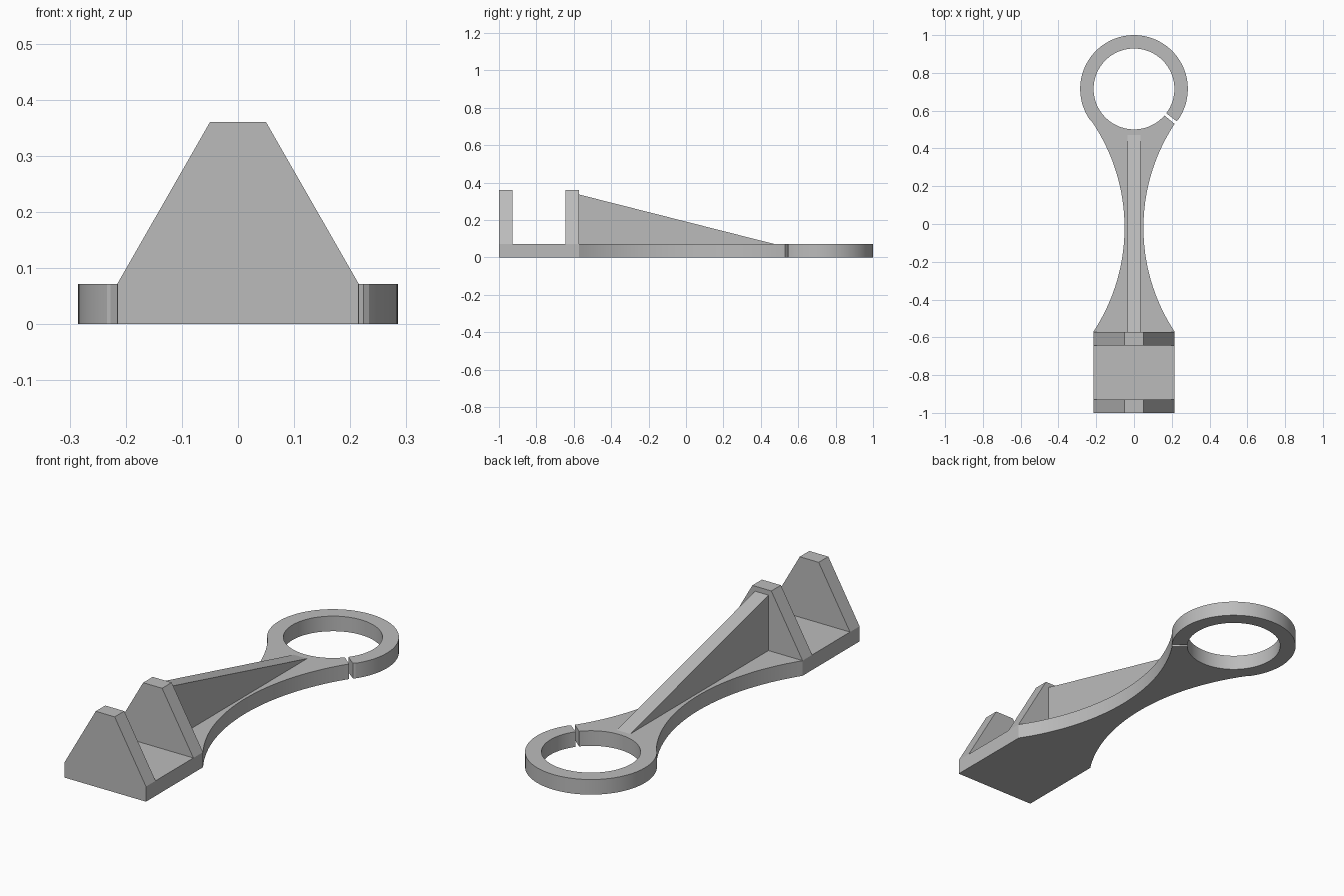
import bpy, bmesh
from math import cos, sin, radians, sqrt
from mathutils import Vector

cube = bpy.data.objects.get("Cube")
if cube:
    bpy.data.objects.remove(cube, do_unlink=True)

grey = bpy.data.materials.new("plain grey")
grey.use_nodes = True
colour = (0.5, 0.5, 0.5, 1)
grey.diffuse_color = colour
grey.node_tree.nodes["Principled BSDF"].inputs["Base Color"].default_value = colour

THICK, HEIGHT, HALF = 0.072, 0.36, 0.215
SADDLE_END = -0.571


def prism(name, outline, axis, start, end):
    """Extrude a closed 2D outline along one axis."""
    place = {"x": lambda a, b: (start, a, b),
             "y": lambda a, b: (a, start, b),
             "z": lambda a, b: (a, b, start)}[axis]
    shift = Vector([(end - start) * (c == axis) for c in "xyz"])
    bm = bmesh.new()
    face = bm.faces.new([bm.verts.new(place(a, b)) for a, b in outline])
    new = bmesh.ops.extrude_face_region(bm, geom=[face])["geom"]
    bmesh.ops.translate(bm, vec=shift,
                        verts=[g for g in new if isinstance(g, bmesh.types.BMVert)])
    bmesh.ops.recalc_face_normals(bm, faces=bm.faces)
    mesh = bpy.data.meshes.new(name)
    bm.to_mesh(mesh)
    bm.free()
    mesh.materials.append(grey)
    obj = bpy.data.objects.new(name, mesh)
    bpy.context.collection.objects.link(obj)
    return obj


def select_only(obj):
    bpy.ops.object.select_all(action="DESELECT")
    obj.select_set(True)
    bpy.context.view_layer.objects.active = obj


# Saddle: a U-shaped channel trimmed to a tapered front profile
channel = [(-1, 0), (SADDLE_END, 0), (SADDLE_END, HEIGHT),
           (SADDLE_END - THICK, HEIGHT), (SADDLE_END - THICK, THICK),
           (-1 + THICK, THICK), (-1 + THICK, HEIGHT), (-1, HEIGHT)]
saddle = prism("saddle", channel, "x", -0.3, 0.3)
top_z = HEIGHT + 0.04
top_x = 0.05 - 0.04 * (HALF - 0.05) / (HEIGHT - THICK)
taper = prism("taper_cutter", [(-HALF, -0.1), (HALF, -0.1), (HALF, THICK), (top_x, top_z),
                               (-top_x, top_z), (-HALF, THICK)], "y", -1.1, -0.4)
trim = saddle.modifiers.new("taper", "BOOLEAN")
trim.operation, trim.solver, trim.object = "INTERSECT", "EXACT", taper
select_only(saddle)
bpy.ops.object.modifier_apply(modifier=trim.name)
bpy.data.objects.remove(taper, do_unlink=True)


# Arm and split ring, drawn as one continuous outline
def ring_points(radius, start, end, count):
    angles = [radians(start + (end - start) * i / count) for i in range(count + 1)]
    return [(radius * cos(a), 0.715 + radius * sin(a)) for a in angles]


def waist(end, count=32):
    ys = [SADDLE_END + (end - SADDLE_END) * i / count for i in range(count + 1)]
    return [(1.05 - sqrt(1 - (y + 0.02) ** 2), y) for y in ys]


outline = waist(0.53)
outline += ring_points(0.214, -41.1, -397.0, 96)
outline += [(0.224, 0.545)]
outline += ring_points(0.285, -35, 215, 80)
outline += [(-x, y) for x, y in reversed(waist(0.548))]
arm = prism("arm_and_ring", outline, "z", 0, THICK)
select_only(arm)
bpy.ops.object.shade_smooth_by_angle(angle=radians(20))

# Sloping rib that braces the rear saddle wall
prism("brace_rib", [(SADDLE_END, 0.07), (0.478, 0.07), (SADDLE_END, 0.336)],
      "x", -0.035, 0.035)
